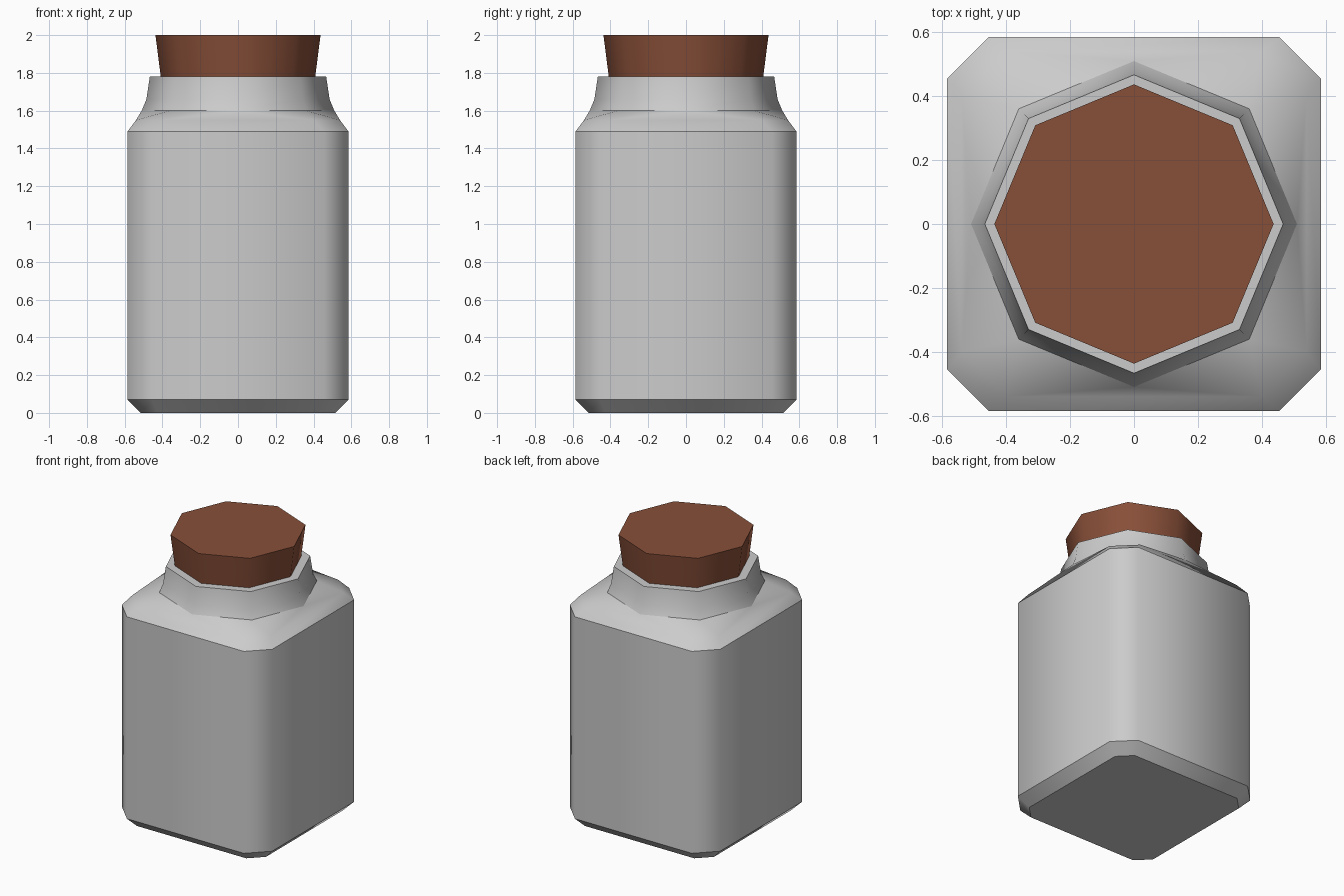
import bpy, bmesh, math

if "Cube" in bpy.data.objects:
    bpy.data.objects.remove(bpy.data.objects["Cube"])


def material(name, rgb):
    m = bpy.data.materials.new(name)
    m.diffuse_color = (*rgb, 1)
    m.use_nodes = True
    m.node_tree.nodes["Principled BSDF"].inputs["Base Color"].default_value = m.diffuse_color
    return m


def square_ring(h, c, z):
    # square with cut corners, starting just below the +x axis, anticlockwise
    return [(h, -c, z), (h, c, z), (c, h, z), (-c, h, z),
            (-h, c, z), (-h, -c, z), (-c, -h, z), (c, -h, z)]


def octagon(r, z):
    # octagon with a corner on each axis
    return [(r * math.cos(i * math.pi / 4), r * math.sin(i * math.pi / 4), z)
            for i in range(8)]


def loft(name, rings, mat, sharp_levels, twist_at=None):
    bm = bmesh.new()
    loops = [[bm.verts.new(p) for p in ring] for ring in rings]
    for k, (a, b) in enumerate(zip(loops, loops[1:])):
        for i in range(8):
            j = (i + 1) % 8
            if k == twist_at:
                # square to octagon: each octagon corner meets one square side
                bm.faces.new((a[i], a[j], b[i]))
                bm.faces.new((a[j], b[j], b[i]))
            else:
                bm.faces.new((a[i], a[j], b[j], b[i]))
    bm.faces.new(loops[0][::-1])
    bm.faces.new(loops[-1])
    bmesh.ops.recalc_face_normals(bm, faces=bm.faces)
    for f in bm.faces:
        f.smooth = True
    for e in bm.edges:
        z0, z1 = (v.co.z for v in e.verts)
        if abs(z0 - z1) < 1e-5 and any(abs(z0 - s) < 1e-4 for s in sharp_levels):
            e.smooth = False
    me = bpy.data.meshes.new(name)
    bm.to_mesh(me)
    bm.free()
    me.materials.append(mat)
    ob = bpy.data.objects.new(name, me)
    bpy.context.collection.objects.link(ob)
    return ob


glass = material("pale grey glass", (0.6, 0.6, 0.6))
cork = material("brown cork", (0.245, 0.078, 0.04))

# Jar: bevelled base, square body, shoulder, octagonal neck and rim
loft("jar_body", [
    square_ring(0.515, 0.425, 0.0),
    square_ring(0.585, 0.455, 0.07),
    square_ring(0.585, 0.455, 1.49),
    square_ring(0.54, 0.40, 1.55),
    octagon(0.51, 1.60),
    octagon(0.485, 1.66),
    octagon(0.467, 1.78),
], glass, (0.0, 0.07, 1.49, 1.60, 1.78), twist_at=3)

# Stopper: tapered octagonal cork
loft("cork_stopper", [octagon(0.405, 1.75), octagon(0.437, 2.0)],
     cork, (1.75, 2.0))
